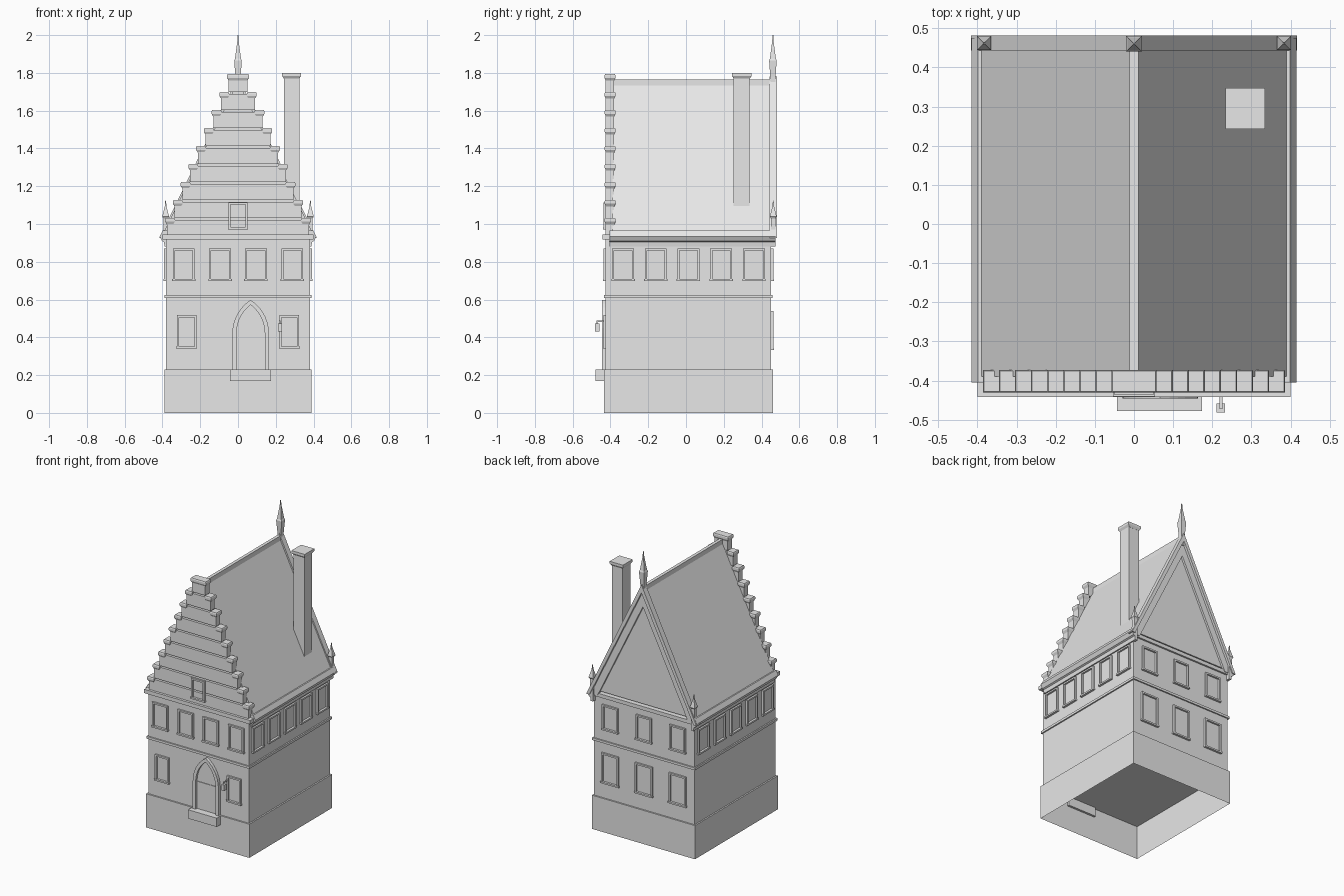
import bpy, bmesh
from math import radians, cos, sin, pi
from mathutils import Matrix, Vector

if "Cube" in bpy.data.objects:
    bpy.data.objects.remove(bpy.data.objects["Cube"])

stone = bpy.data.materials.new("light grey stone")
stone.use_nodes = True
GREY = (0.8, 0.8, 0.8, 1)
stone.diffuse_color = GREY
stone.node_tree.nodes["Principled BSDF"].inputs["Base Color"].default_value = GREY


def finish(name, bm):
    bmesh.ops.recalc_face_normals(bm, faces=bm.faces)
    mesh = bpy.data.meshes.new(name)
    bm.to_mesh(mesh)
    bm.free()
    mesh.materials.append(stone)
    ob = bpy.data.objects.new(name, mesh)
    bpy.context.collection.objects.link(ob)
    return ob


def add_box(bm, x0, x1, y0, y1, z0, z1, mat=Matrix()):
    size = Matrix.Diagonal((x1 - x0, y1 - y0, z1 - z0, 1))
    mid = Matrix.Translation(((x0 + x1) / 2, (y0 + y1) / 2, (z0 + z1) / 2))
    bmesh.ops.create_cube(bm, size=1, matrix=mat @ mid @ size)


def box(name, *dims):
    bm = bmesh.new()
    add_box(bm, *dims)
    return finish(name, bm)


def add_prism(bm, pts, y0, y1):
    """Extrude an x-z outline along y."""
    face = bm.faces.new([bm.verts.new((x, y0, z)) for x, z in pts])
    out = bmesh.ops.extrude_face_region(bm, geom=[face], use_keep_orig=True)
    verts = [g for g in out["geom"] if isinstance(g, bmesh.types.BMVert)]
    bmesh.ops.translate(bm, verts=verts, vec=(0, y1 - y0, 0))


def prism(name, pts, y0, y1):
    bm = bmesh.new()
    add_prism(bm, pts, y0, y1)
    return finish(name, bm)


def add_loft(bm, cx, cy, sections):
    """Stack rectangular sections (half x, half y, z)."""
    rings = []
    for hx, hy, z in sections:
        corners = ((-hx, -hy), (hx, -hy), (hx, hy), (-hx, hy))
        rings.append([bm.verts.new((cx + a, cy + b, z)) for a, b in corners])
    for low, high in zip(rings, rings[1:]):
        for i in range(4):
            j = (i + 1) % 4
            bm.faces.new((low[i], low[j], high[j], high[i]))
    bm.faces.new(rings[0])
    bm.faces.new(rings[-1])


# Plinth, open underneath
bm = bmesh.new()
add_box(bm, -0.39, 0.39, -0.435, 0.46, 0, 0.23)
bmesh.ops.delete(bm, geom=[f for f in bm.faces if f.calc_center_median().z < 0.01], context="FACES")
finish("plinth", bm)

# Walls and mouldings
HALF, FRONT, BACK = 0.38, -0.425, 0.45
box("walls", -HALF, HALF, FRONT, BACK, 0.23, 0.94)
box("string_course", -HALF - 0.009, HALF + 0.009, FRONT - 0.009, BACK + 0.009, 0.607, 0.623)
box("front_cornice_top", -0.4, 0.4, -0.442, -0.38, 0.918, 0.944)
box("back_cornice", -HALF, HALF, 0.44, 0.462, 0.915, 0.94)

# Roof with ridge
RIDGE, SLOPE = 1.755, 2.03


def roof_z(x):
    return RIDGE - SLOPE * abs(x)


prism("roof", [(-0.395, roof_z(0.395)), (0.395, roof_z(0.395)), (0, RIDGE)], -0.39, BACK + 0.002)
box("ridge_cap", -0.011, 0.011, -0.38, 0.47, 1.73, 1.765)

# Eaves along both sides
for side, s in (("left", 1), ("right", -1)):
    outline = [(0.37, 0.88), (0.388, 0.88), (0.392, 0.905), (0.402, 0.91),
               (0.415, 0.935), (0.398, 0.965), (0.37, 0.965)]
    prism(side + "_eave", [(s * x, z) for x, z in outline], -0.405, 0.475)

# Barge boards on the back gable, in two layers
for name, inner, y1, drop in (("barge_board", 0.055, 0.466, 0.01), ("barge_moulding", 0.025, 0.482, -0.025)):
    bm = bmesh.new()
    low = 0.925
    top, bottom = RIDGE - drop, RIDGE - drop - inner * 2.2
    xo, xi = (top - low) / SLOPE, (bottom - low) / SLOPE
    xo = min(xo, 0.417)
    for s in (1, -1):
        add_prism(bm, [(0, top), (s * xo, low), (s * xi, low), (0, bottom)], 0.443, y1)
    finish(name, bm)

# Stepped front gable with flared coping stones
for i in range(9):
    w, top = 0.058 + 0.041 * i, 1.793 - 0.0951 * i
    bottom = top - 0.0951 if i < 8 else 0.94
    box("gable_step", -w + 0.009, w - 0.009, FRONT, -0.38, bottom, top - 0.01)
    bm = bmesh.new()
    spans = [(0, w)] if i == 0 else [(s * (w - 0.026), 0.026) for s in (1, -1)]
    for cx, hx in spans:
        add_loft(bm, cx, -0.402, [(hx - 0.009, 0.022, top - 0.034), (hx, 0.029, top - 0.02),
                                  (hx, 0.029, top - 0.006), (hx - 0.003, 0.026, top)])
    finish("coping_stone", bm)

# Pinnacles on the back gable
bm = bmesh.new()
add_loft(bm, 0, 0.46, [(0.012, 0.012, 1.7), (0.014, 0.014, 1.78), (0.02, 0.02, 1.865),
                       (0.016, 0.016, 1.875), (0.004, 0.004, 1.965), (0.002, 0.002, 2.0)])
finish("ridge_pinnacle", bm)
for side, s in (("left", 1), ("right", -1)):
    bm = bmesh.new()
    add_loft(bm, s * 0.383, 0.462, [(0.012, 0.012, 0.94), (0.012, 0.012, 1.03), (0.018, 0.018, 1.04),
                                    (0.004, 0.004, 1.095), (0.002, 0.002, 1.125)])
    finish(side + "_pinnacle", bm)

# Chimney
box("chimney_shaft", 0.243, 0.325, 0.252, 0.337, 0.95, 1.785)
bm = bmesh.new()
add_loft(bm, 0.284, 0.295, [(0.041, 0.043, 1.77), (0.05, 0.052, 1.784), (0.05, 0.052, 1.8)])
finish("chimney_cap", bm)

# Windows, built in wall space: x along the wall, -y outward
WALLS = {
    "front": Matrix.Translation((0, FRONT, 0)),
    "back": Matrix.Translation((0, BACK, 0)) @ Matrix.Rotation(pi, 4, "Z"),
    "left": Matrix.Translation((HALF, 0, 0)) @ Matrix.Rotation(pi / 2, 4, "Z"),
    "right": Matrix.Translation((-HALF, 0, 0)) @ Matrix.Rotation(-pi / 2, 4, "Z"),
}


def window(wall, cx, w, z0, z1):
    bm, m, h, t = bmesh.new(), WALLS[wall], w / 2, 0.011
    for s in (1, -1):
        a, b = sorted((cx + s * h, cx + s * (h - t)))
        add_box(bm, a, b, -0.012, 0.005, z0, z1, m)
    add_box(bm, cx - h, cx + h, -0.012, 0.005, z1 - t, z1, m)
    add_box(bm, cx - h - 0.004, cx + h + 0.004, -0.015, 0.005, z0 - 0.002, z0 + 0.009, m)
    finish(wall + "_window_frame", bm)


for x in (-0.287, -0.095, 0.095, 0.287):
    window("front", x, 0.116, 0.7, 0.87)
for x in (-0.272, 0.272):
    window("front", x, 0.104, 0.342, 0.517)
window("front", 0, 0.1, 0.974, 1.113)
for y in (-0.333, -0.16, 0.013, 0.186, 0.36):
    window("left", y, 0.116, 0.7, 0.87)
    window("right", -y, 0.116, 0.7, 0.87)
for x in (-0.255, 0, 0.255):
    window("back", x, 0.118, 0.7, 0.87)
    window("back", x, 0.13, 0.335, 0.54)

# Pointed door arch
DOOR = 0.067


def arch(half, spring, apex, n=7):
    """Left foot to right foot over a pointed arch."""
    rise = apex - spring
    r = (half * half + rise * rise) / (2 * half)
    end = pi - math_angle(rise, r)
    left = [(half * -1 + r + r * cos(a), spring + r * sin(a))
            for a in (pi + (end - pi) * k / n for k in range(n + 1))]
    left = [(-half, 0.23)] + left
    return [(DOOR + x, z) for x, z in left + [(-x, z) for x, z in reversed(left[:-1])]]


def math_angle(rise, r):
    return Vector((1, 0)).angle(Vector(((r * r - rise * rise) ** 0.5, rise)))


outer, inner = arch(0.097, 0.42, 0.598), arch(0.075, 0.42, 0.572)
bm = bmesh.new()
for k in range(len(outer) - 1):
    add_prism(bm, [outer[k], outer[k + 1], inner[k + 1], inner[k]], -0.446, -0.42)
bmesh.ops.remove_doubles(bm, verts=bm.verts, dist=0.0005)
finish("door_arch", bm)
prism("door_leaf", inner, -0.43, -0.42)
box("door_rail", DOOR - 0.075, DOOR + 0.075, -0.434, -0.42, 0.405, 0.418)
box("door_step", -0.043, 0.174, -0.478, -0.42, 0.17, 0.23)

# Lantern beside the door
box("lantern_arm", 0.218, 0.226, -0.473, -0.42, 0.482, 0.488)
box("lantern_rod", 0.22, 0.224, -0.473, -0.469, 0.465, 0.487)
box("lantern", 0.211, 0.233, -0.482, -0.459, 0.432, 0.472)
